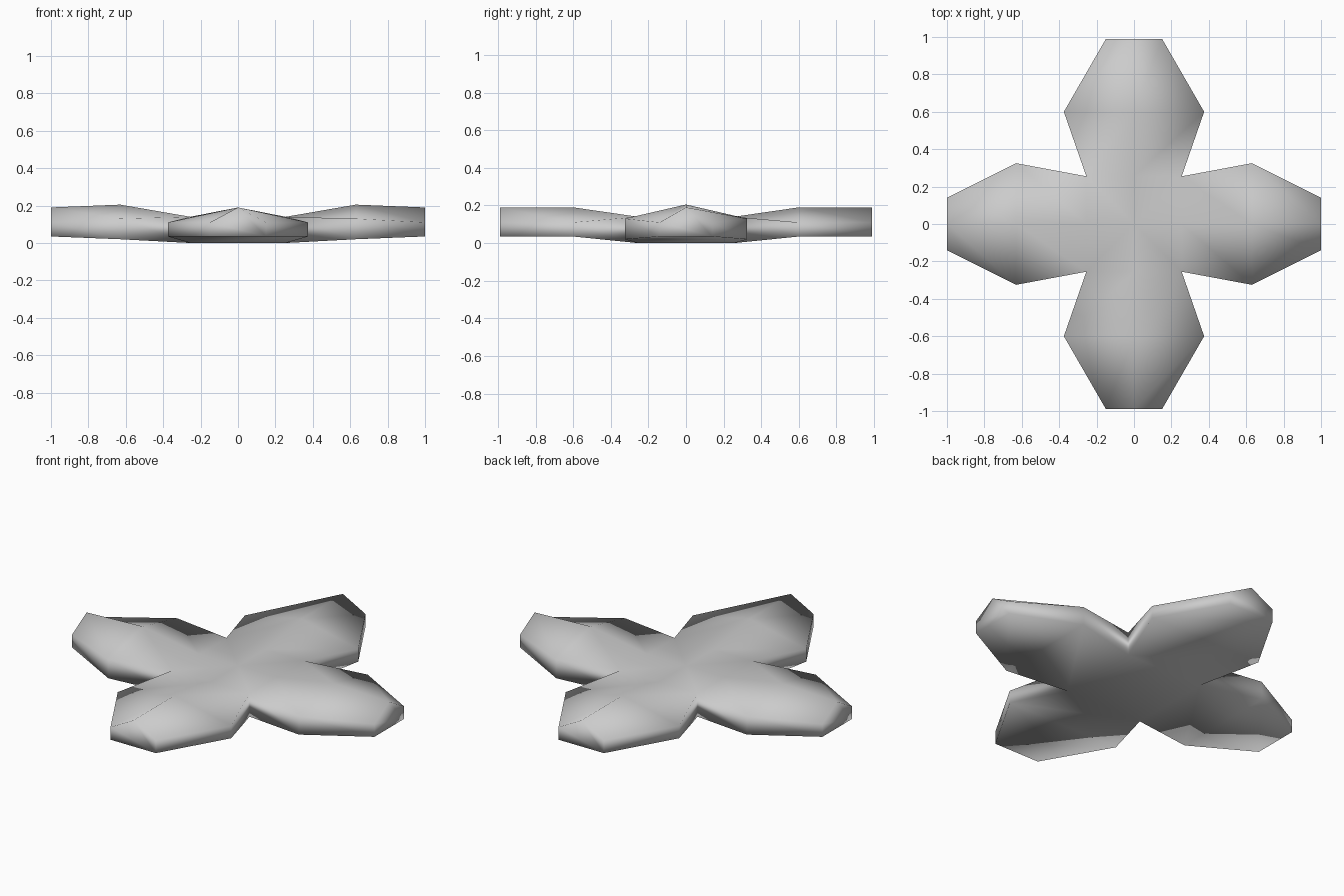
import bpy
import bmesh
from mathutils import Vector, Matrix

cube = bpy.data.objects.get("Cube")
if cube:
    bpy.data.objects.remove(cube, do_unlink=True)

grey = bpy.data.materials.new("plain grey")
grey.use_nodes = True
colour = (0.6, 0.6, 0.6, 1.0)
grey.diffuse_color = colour
grey.node_tree.nodes["Principled BSDF"].inputs["Base Color"].default_value = colour

bm = bmesh.new()
HUB = 0.255
HUB_TOP = 0.14


def section(rot, dist, half, bottom, rim, ridge):
    """One five-sided ring across an arm, seen along the arm."""
    outline = [(-half, bottom), (half, bottom), (half, rim), (0, ridge), (-half, rim)]
    return [bm.verts.new(rot @ Vector((dist, y, z))) for y, z in outline]


def add_arm(degrees_quarter, stations):
    """Loft an arm from the hub to its blunt tip."""
    rot = Matrix.Rotation(degrees_quarter * 1.5707963, 3, 'Z')
    rings = [section(rot, *s) for s in stations]
    for a, b in zip(rings, rings[1:]):
        for i in range(5):
            j = (i + 1) % 5
            bm.faces.new((a[i], b[i], b[j], a[j]))
    bm.faces.new(rings[-1])
    return rings[0]


# Arm stations: distance, half width, underside, rim and ridge heights
hub_ring = (HUB, HUB, 0.0, HUB_TOP, HUB_TOP)
side_arm = [hub_ring, (0.63, 0.325, 0.02, 0.13, 0.205), (1.0, 0.14, 0.035, 0.11, 0.19)]
long_arm = [hub_ring, (0.6, 0.375, 0.035, 0.11, 0.19), (0.99, 0.15, 0.035, 0.11, 0.19)]

# Four arms around the hub
roots = [add_arm(q, long_arm if q % 2 else side_arm) for q in range(4)]

# Hub: four top quads around a centre point, and one underside
centre = bm.verts.new((0, 0, HUB_TOP))
for q in range(4):
    here, following = roots[q], roots[(q + 1) % 4]
    bm.faces.new((centre, here[3], here[2], following[3]))
bm.faces.new([r[0] for r in roots])

bmesh.ops.remove_doubles(bm, verts=bm.verts, dist=0.001)
bmesh.ops.recalc_face_normals(bm, faces=bm.faces)
for face in bm.faces:
    face.smooth = True

mesh = bpy.data.meshes.new("cross_body")
bm.to_mesh(mesh)
bm.free()
mesh.materials.append(grey)
body = bpy.data.objects.new("cross_body", mesh)
bpy.context.collection.objects.link(body)
